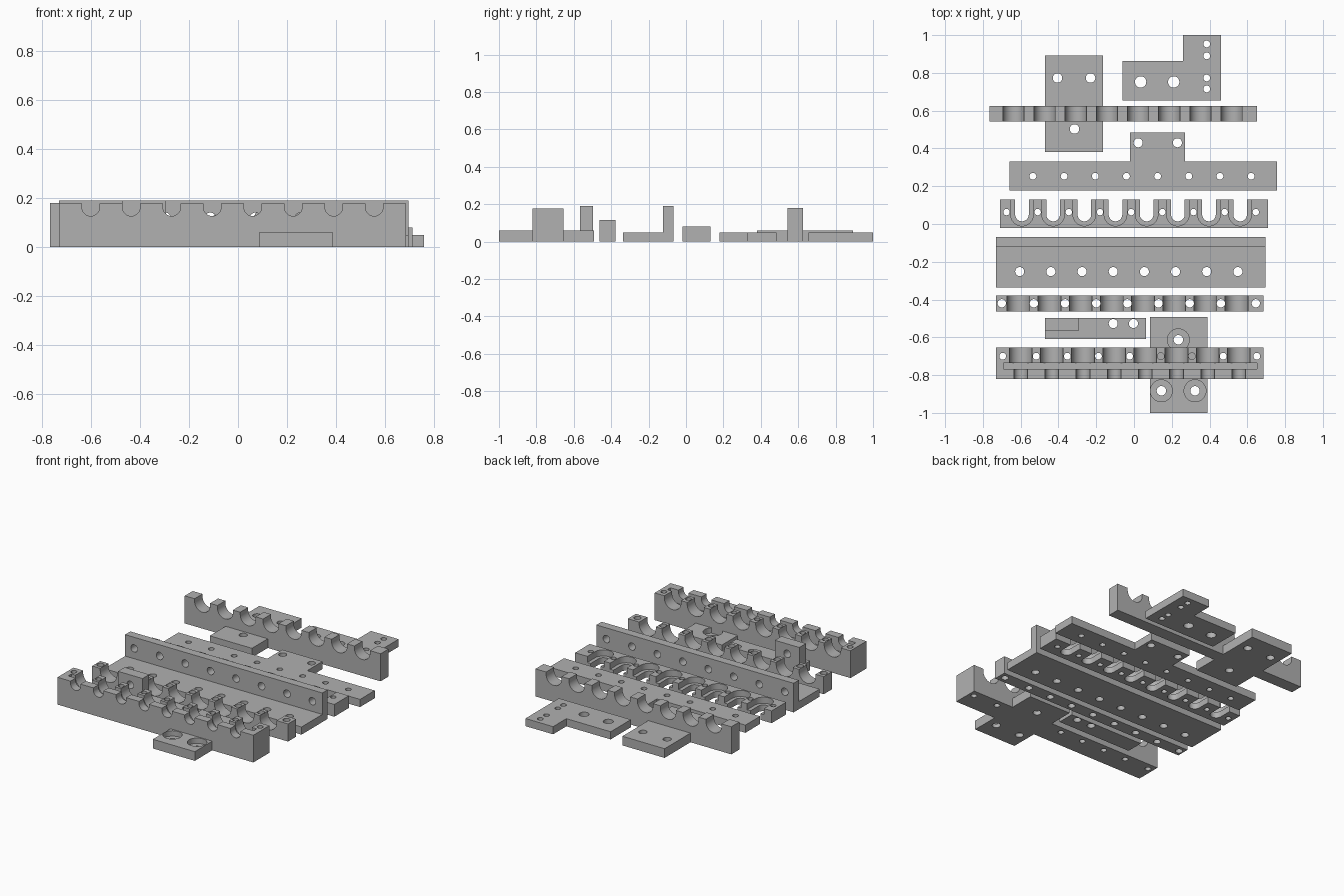
import bpy, bmesh, math

if "Cube" in bpy.data.objects:
    bpy.data.objects.remove(bpy.data.objects["Cube"])

grey = bpy.data.materials.new("plain grey")
grey.use_nodes = True
grey.diffuse_color = (0.44, 0.44, 0.44, 1)
grey.node_tree.nodes["Principled BSDF"].inputs["Base Color"].default_value = (0.44, 0.44, 0.44, 1)

PITCH = 0.165
FAR = 0.3      # cutters run past the surface by this much


# Profile helpers: each returns a list of 2D points
def rect(u0, u1, v0, v1):
    return [(u0, v0), (u1, v0), (u1, v1), (u0, v1)]


def circle(u, v, r, n=32):
    return [(u + r * math.cos(math.tau * i / n), v + r * math.sin(math.tau * i / n)) for i in range(n)]


def u_shape(u, v, r, top, n=20):
    arc = [(u + r * math.cos(math.pi + math.pi * i / n), v + r * math.sin(math.pi + math.pi * i / n))
           for i in range(n + 1)]
    return arc + [(u + r, top), (u - r, top)]


def row(start, count=8, pitch=PITCH):
    return [start + pitch * i for i in range(count)]


# A prism is (profile, axis, low, high)
def add_prism(bm, pts, axis, lo, hi):
    place = {"x": lambda u, v, w: (w, u, v),
             "y": lambda u, v, w: (u, w, v),
             "z": lambda u, v, w: (u, v, w)}[axis]
    a = [bm.verts.new(place(u, v, lo)) for u, v in pts]
    b = [bm.verts.new(place(u, v, hi)) for u, v in pts]
    bm.faces.new(a)
    bm.faces.new(b[::-1])
    for i in range(len(pts)):
        j = (i + 1) % len(pts)
        bm.faces.new((a[i], b[i], b[j], a[j]))


def mesh_object(name, prisms):
    bm = bmesh.new()
    for p in prisms:
        add_prism(bm, *p)
    bmesh.ops.recalc_face_normals(bm, faces=bm.faces)
    me = bpy.data.meshes.new(name)
    bm.to_mesh(me)
    bm.free()
    me.materials.append(grey)
    ob = bpy.data.objects.new(name, me)
    bpy.context.scene.collection.objects.link(ob)
    return ob


def part(name, solid, *cut_groups):
    """Build a solid prism and subtract each group of cutters in turn."""
    ob = mesh_object(name, [solid])
    cutters = []
    for group in cut_groups:
        cutter = mesh_object(name + "_cutter", group)
        cutter.hide_render = True
        cutters.append(cutter)
        mod = ob.modifiers.new("cut", "BOOLEAN")
        mod.operation = "DIFFERENCE"
        mod.solver = "EXACT"
        mod.object = cutter
    bpy.context.view_layer.update()
    baked = bpy.data.meshes.new_from_object(ob.evaluated_get(bpy.context.evaluated_depsgraph_get()))
    ob.modifiers.clear()
    ob.data = baked
    for cutter in cutters:
        bpy.data.objects.remove(cutter)
    bpy.ops.object.select_all(action="DESELECT")
    ob.select_set(True)
    bpy.context.view_layer.objects.active = ob
    bpy.ops.object.shade_smooth_by_angle(angle=math.radians(30))
    return ob


def holes(spots, r, lo=-FAR, hi=FAR):
    return [(circle(x, y, r), "z", lo, hi) for x, y in spots]


def grooves(xs, z, r, y0, y1):
    return [(u_shape(x, z, r, z + FAR), "y", y0, y1) for x in xs]


# Rear mounting plate
part("rear_plate", (rect(-0.47, -0.165, 0.38, 0.892), "z", 0, 0.06),
     holes([(-0.405, 0.773), (-0.23, 0.773), (-0.315, 0.503)], 0.025))

# Rear L-shaped plate
part("corner_plate",
     ([(-0.06, 0.655), (0.46, 0.655), (0.46, 1.0), (0.26, 1.0), (0.26, 0.863), (-0.06, 0.863)], "z", 0, 0.05),
     holes([(0.035, 0.752), (0.21, 0.752)], 0.03),
     holes([(0.385, y) for y in (0.953, 0.89, 0.773, 0.715)], 0.018))

# Rear upright bar with round notches
part("rear_notched_bar", (rect(-0.765, 0.65, 0.543, 0.625), "z", 0, 0.18),
     grooves(row(-0.638), 0.163, 0.056, 0.4, 0.8))

# Flat strip with a tab
part("tabbed_strip",
     ([(-0.66, 0.178), (0.757, 0.178), (0.757, 0.33), (0.27, 0.33), (0.27, 0.485),
       (-0.02, 0.485), (-0.02, 0.33), (-0.66, 0.33)], "z", 0, 0.05),
     holes([(x, 0.253) for x in row(-0.535)], 0.018),
     holes([(0.022, 0.43), (0.23, 0.43)], 0.024))

# Comb with stepped slots open to the rear
slots = row(-0.593)
part("slotted_comb", (rect(-0.71, 0.71, -0.02, 0.13), "z", 0, 0.08),
     [(u_shape(x, 0.05, 0.06, FAR), "z", 0.04, FAR) for x in slots],
     [(u_shape(x, 0.05, 0.036, FAR), "z", -FAR, FAR) for x in slots],
     holes([(x, 0.063) for x in row(-0.675, 9)], 0.017))

# Angle rail: flat base with an upright flange
part("angle_rail",
     ([(-0.337, 0), (-0.068, 0), (-0.068, 0.19), (-0.122, 0.19), (-0.122, 0.05), (-0.337, 0.05)], "x", -0.73, 0.695),
     holes([(x, -0.252) for x in row(-0.605)], 0.024),
     [(circle(x, 0.117, 0.024), "y", -0.2, 0.0) for x in row(-0.665, 8, 0.184)])

# Low clamp bar
part("low_clamp_bar", (rect(-0.73, 0.685, -0.462, -0.378), "z", 0, 0.115),
     grooves(row(-0.612), 0.1, 0.06, -0.6, -0.2),
     holes([(-0.7, -0.42), (0.645, -0.42)] + [(x, -0.42) for x in row(-0.53, 7)], 0.022))

# Stop bracket: low foot with a raised block
part("stop_bracket", (rect(-0.47, 0.063, -0.61, -0.498), "z", 0, 0.19),
     [(rect(-0.293, 0.2, -0.8, -0.3), "z", 0.06, FAR)],
     [(rect(-0.6, -0.2, -0.8, -0.567), "z", 0.06, FAR)],
     holes([(-0.11, -0.527), (-0.003, -0.527)], 0.024),
     [(circle(-0.382, 0.125, 0.024), "y", -0.8, -0.3)])

# Front main bar: wide notches behind, narrow notches in front, trench between
centres = row(-0.6)
part("front_main_bar", (rect(-0.73, 0.685, -0.82, -0.655), "z", 0, 0.178),
     grooves(centres, 0.163, 0.06, -0.75, -0.5),
     grooves(centres, 0.163, 0.036, -1.0, -0.75),
     [(rect(-0.69, 0.65, -0.767, -0.735), "z", 0.09, FAR)],
     holes([(-0.695, -0.7), (0.65, -0.7)] + [(x, -0.7) for x in row(-0.518, 7)], 0.018))

# Front mounting plate with counterbored holes
bolts = [(0.235, -0.613), (0.145, -0.883), (0.323, -0.883)]
part("front_plate", (rect(0.085, 0.388, -1.0, -0.492), "z", 0, 0.06),
     holes(bolts, 0.058, 0.025, FAR),
     holes(bolts, 0.025))
